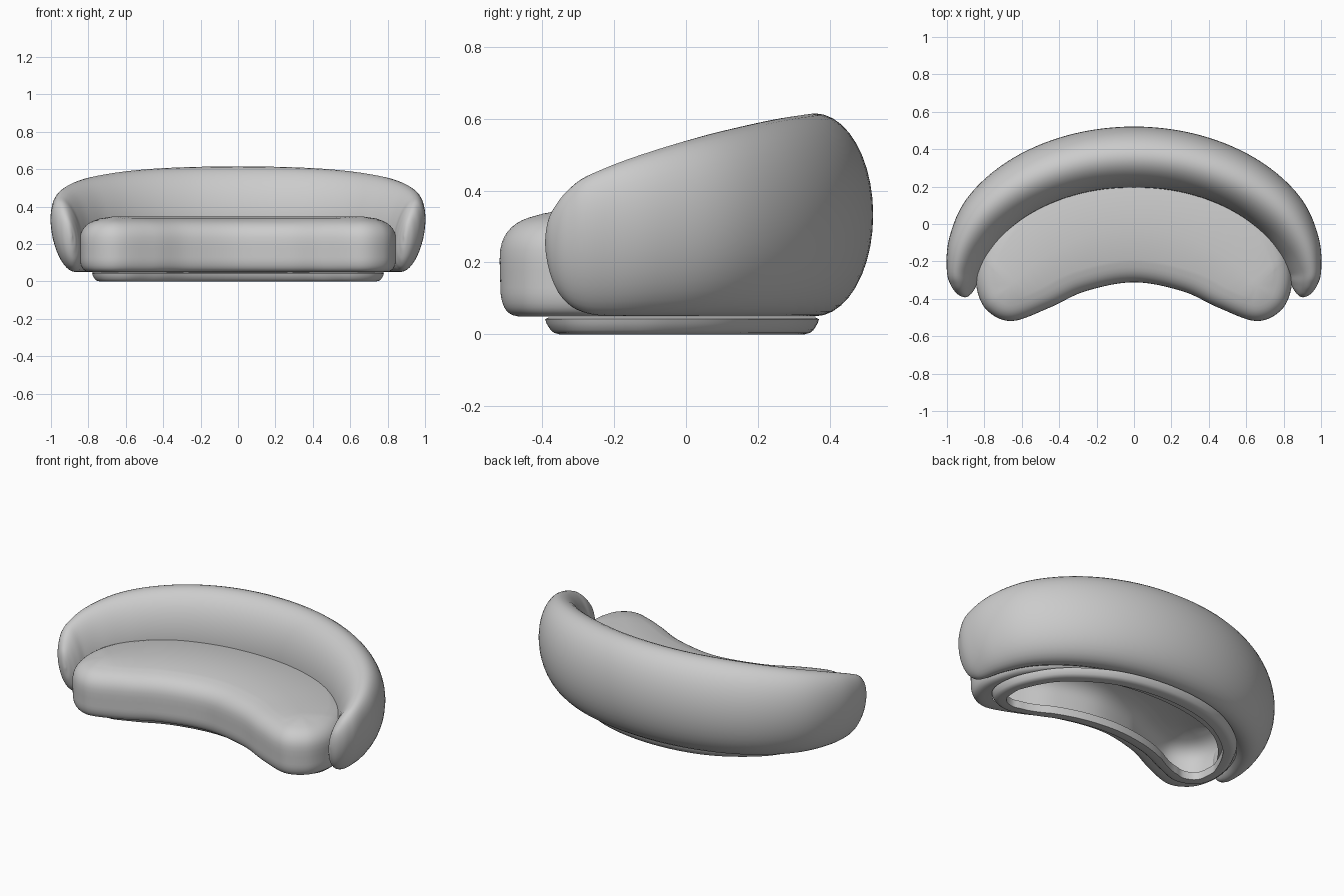
import bpy, bmesh
from math import cos, sin, pi
from mathutils import Vector

if "Cube" in bpy.data.objects:
    bpy.data.objects.remove(bpy.data.objects["Cube"])


def spline(pts, n, closed=False):
    """Catmull-Rom through points of any dimension."""
    pts = [Vector(p) for p in pts]
    m = len(pts)
    pick = (lambda i: pts[i % m]) if closed else (lambda i: pts[min(max(i, 0), m - 1)])
    out = []
    for i in range(m if closed else m - 1):
        a, b, c, d = (pick(i + k) for k in (-1, 0, 1, 2))
        for j in range(n):
            t = j / n
            out.append(0.5 * (2 * b + (c - a) * t + (2 * a - 5 * b + 4 * c - d) * t * t
                              + (3 * b - a - 3 * c + d) * t ** 3))
    if not closed:
        out.append(pts[-1])
    return out


def loft(name, rings, caps=False, angle=60):
    """Skin a list of closed rings."""
    bm = bmesh.new()
    rows = [[bm.verts.new(p) for p in r] for r in rings]
    for r, s in zip(rows, rows[1:]):
        for i in range(len(r)):
            k = (i + 1) % len(r)
            bm.faces.new((r[i], r[k], s[k], s[i]))
    if caps:
        bm.faces.new(rows[0])
        bm.faces.new(rows[-1])
    bmesh.ops.remove_doubles(bm, verts=bm.verts, dist=0.0002)
    bmesh.ops.recalc_face_normals(bm, faces=bm.faces)
    me = bpy.data.meshes.new(name)
    bm.to_mesh(me)
    bm.free()
    ob = bpy.data.objects.new(name, me)
    bpy.context.collection.objects.link(ob)
    bpy.ops.object.select_all(action='DESELECT')
    ob.select_set(True)
    bpy.context.view_layer.objects.active = ob
    bpy.ops.object.shade_smooth_by_angle(angle=angle * pi / 180)
    return ob


def flip(p):
    return (-p[0], *p[1:])


def bean(half, half_spine):
    """Closed bean outline plus each point's nearest fine and coarse spine point."""
    outline = spline(half + [flip(p) for p in half[-2:0:-1]], 8, True)
    mids = []
    for n in (60, 4):
        spine = spline([flip(p) for p in half_spine[:0:-1]] + half_spine, n)
        mids.append([min(spine, key=lambda q: (q - p).length_squared) for p in outline])
    return outline, *mids


def inset(outline, mids, d, z):
    """Outline moved inward by d at height z."""
    return [(*(p + (m - p).normalized() * min(d, (m - p).length)), z)
            for p, m in zip(outline, mids)]


# Seat: domed bean cushion, open underneath, closed along its spine
outline, mids, ends = bean(
    [(0, -.31), (.26, -.358), (.45, -.445), (.65, -.517), (.78, -.465), (.838, -.35),
     (.835, -.2), (.76, -.01), (.57, .18), (.31, .285), (0, .32)],
    [(0, -.02), (.25, -.06), (.5, -.19), (.66, -.33)])
profile = spline([(.12, .05), (.05, .05), (.018, .065), (.003, .1), (0, .15), (0, .235),
                  (.02, .285), (.06, .317), (.12, .336)], 3)
loft("seat", [inset(outline, mids, d, z) for d, z in profile]
     + [inset(outline, ends, 9, .348)])

# Plinth: low ring with a rounded lower edge
outline, mids, ends = bean(
    [(0, -.225), (.25, -.26), (.44, -.335), (.6, -.392), (.73, -.345), (.78, -.23),
     (.745, -.05), (.61, .15), (.34, .315), (0, .37)],
    [(0, .06), (.3, .01), (.5, -.11), (.61, -.23)])
loft("plinth", [inset(outline, mids, d, z) for d, z in
                [(.08, .047), (.01, .047), (0, .042), (.004, .03), (.015, .012), (.025, .004),
                 (.04, 0), (.08, 0), (.08, .047)]], angle=40)

# Back: sweep of tall ovals; each station is x, y, half width, bottom, top, lean
half = [(0, .358, .163, .05, .615, 0), (.237, .337, .161, .05, .612, 0),
        (.458, .273, .157, .05, .602, 0), (.647, .172, .15, .05, .582, .005),
        (.792, .041, .138, .05, .552, .015), (.878, -.11, .113, .05, .508, .028),
        (.91, -.24, .086, .053, .458, .035), (.908, -.31, .07, .07, .415, .03),
        (.9, -.355, .049, .11, .362, .02), (.892, -.38, .024, .17, .31, .01),
        (.888, -.388, .003, .235, .245, 0)]
stations = spline([flip(p) for p in half[:0:-1]] + half, 5)
rings = []
for i, (x, y, w, zb, zt, lean) in enumerate(stations):
    a, b = stations[max(i - 1, 0)], stations[min(i + 1, len(stations) - 1)]
    nrm = Vector((a[1] - b[1], b[0] - a[0])).normalized()
    ring = []
    for k in range(40):
        t = 2 * pi * k / 40
        off = w * cos(t) + lean * sin(t)
        ring.append((x + nrm.x * off, y + nrm.y * off,
                     (zb + zt) / 2 + (zt - zb) / 2 * sin(t)))
    rings.append(ring)
loft("backrest", rings, caps=True)
